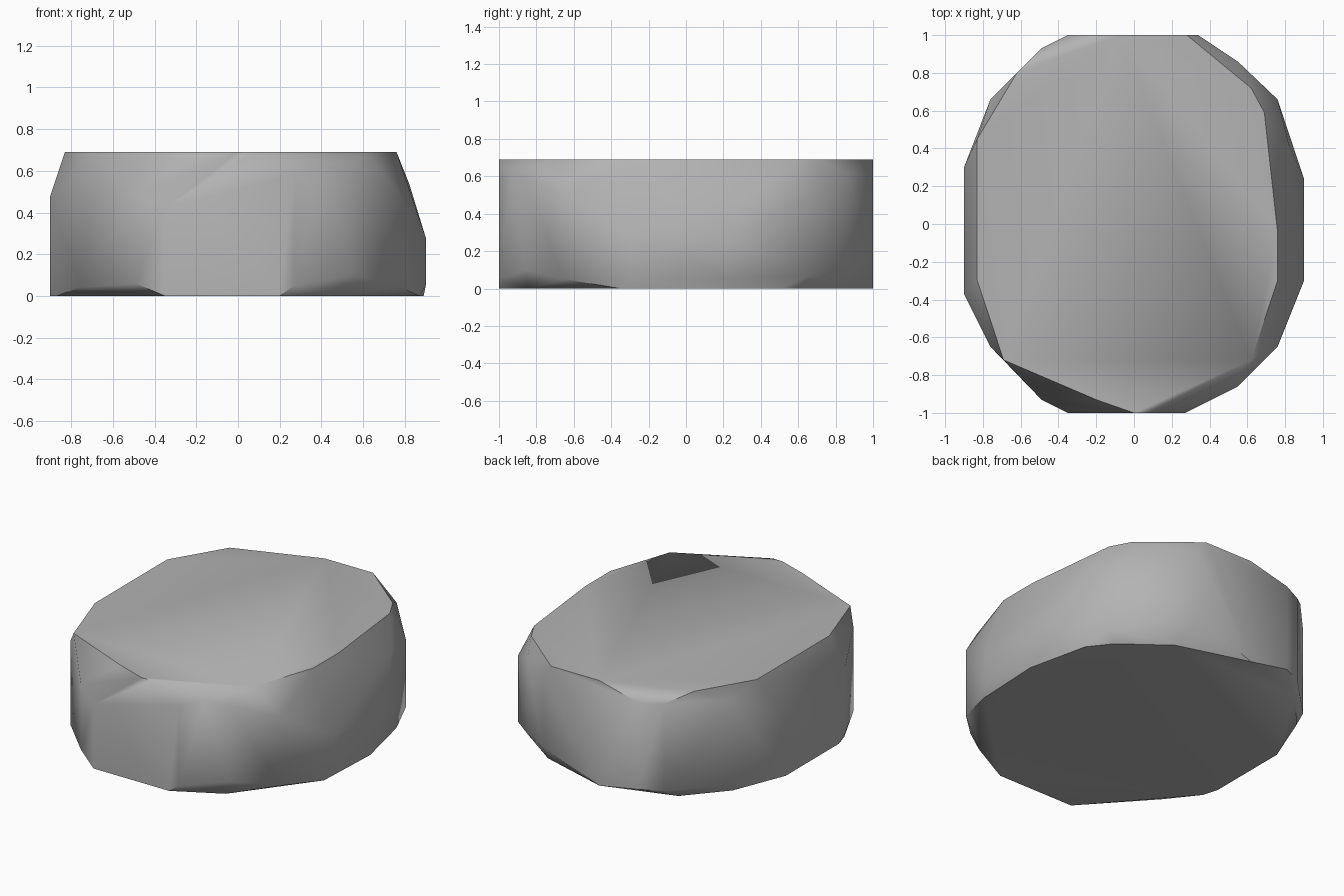
import bpy
import bmesh
import math

HEIGHT = 0.69

# Remove the default cube
default_cube = bpy.data.objects.get("Cube")
if default_cube:
    bpy.data.objects.remove(default_cube, do_unlink=True)


def make_material(name, value):
    """Plain grey material, same colour in viewport and render."""
    material = bpy.data.materials.new(name)
    colour = (value, value, value, 1.0)
    material.diffuse_color = colour
    material.use_nodes = True
    for node in material.node_tree.nodes:
        if node.type == "BSDF_PRINCIPLED":
            node.inputs["Base Color"].default_value = colour
            node.inputs["Roughness"].default_value = 0.9
    return material


def flat_ring(points, z):
    """Lift an outline of (x, y) points to a constant height."""
    return [(x, y, z) for x, y in points]


def wall_points(outline):
    """Each outline corner is a vertical edge from its low to its high end."""
    ends = []
    for x, y, low, high in outline:
        ends.append((x, y, low))
        ends.append((x, y, high))
    return ends


def make_hull(name, points, material, sharp_angle):
    """Wrap the points in a chipped, faceted solid."""
    bm = bmesh.new()
    for point in points:
        bm.verts.new(point)
    result = bmesh.ops.convex_hull(bm, input=bm.verts)
    unused = set(result["geom_interior"]) | set(result["geom_unused"])
    loose = [item for item in unused if isinstance(item, bmesh.types.BMVert)]
    bmesh.ops.delete(bm, geom=loose, context="VERTS")
    # Merge the flat top and base into single faces
    bmesh.ops.dissolve_limit(bm, angle_limit=math.radians(1),
                             verts=bm.verts, edges=bm.edges)
    bmesh.ops.recalc_face_normals(bm, faces=bm.faces)

    mesh = bpy.data.meshes.new(name)
    bm.to_mesh(mesh)
    bm.free()
    mesh.materials.append(material)
    obj = bpy.data.objects.new(name, mesh)
    bpy.context.collection.objects.link(obj)
    bpy.ops.object.select_all(action="DESELECT")
    obj.select_set(True)
    bpy.context.view_layer.objects.active = obj
    bpy.ops.object.shade_smooth_by_angle(angle=math.radians(sharp_angle))
    return obj


# Flat top outline
top_outline = [
    (-.62, .8), (-.07, 1), (.28, 1), (.62, .72), (.69, .59),
    (.76, -.04), (.76, -.3), (.62, -.72), (.07, -1), (0, -1),
    (-.2, -.93), (-.69, -.72), (-.83, -.3), (-.83, .45),
]

# Base outline, cut in slightly under the back and front corners
base_outline = [
    (-.54, .85), (-.76, .6), (-.9, .25), (-.9, -.3), (-.87, -.4),
    (-.35, -1), (.2, -1), (.5, -.84), (.87, -.35), (.89, .1),
    (.8, .5), (.69, .64), (.4, .86), (-.07, 1),
]

# Widest outline with the low and high end of each wall edge
wall_outline = [
    (-.35, 1, .05, .62), (.34, 1, .14, .6), (.55, .86, .12, .62),
    (.76, .66, .07, .5), (.82, .42, .02, .54), (.9, .24, .05, .25),
    (.9, -.3, .05, .28), (.76, -.65, .05, .5), (.55, -.86, .1, .6),
    (.41, -.93, .1, .62), (.27, -1, .05, .58), (-.35, -1, .05, .42),
    (-.49, -.93, .06, .49), (-.76, -.65, .04, .6), (-.9, -.37, .05, .48),
    (-.9, .3, .05, .44), (-.76, .66, .05, .62), (-.49, .93, .05, .62),
]

stone_grey = make_material("stone_grey", 0.45)

stone_points = (
    flat_ring(base_outline, 0)
    + wall_points(wall_outline)
    + flat_ring(top_outline, HEIGHT)
)
make_hull("flat_stone", stone_points, stone_grey, 40)
